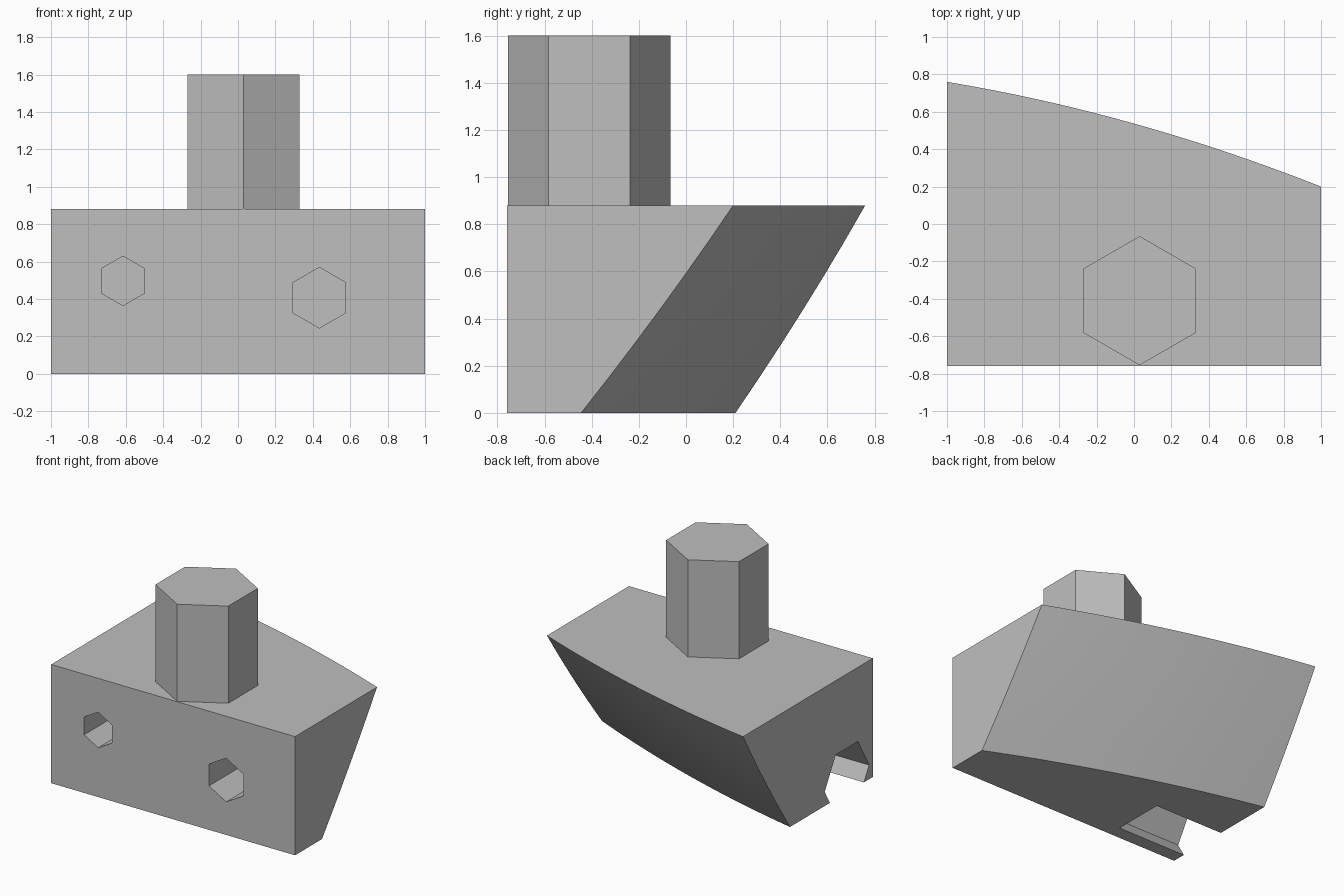
import bpy, bmesh, math
from mathutils import Vector

if "Cube" in bpy.data.objects:
    bpy.data.objects.remove(bpy.data.objects["Cube"], do_unlink=True)

grey = bpy.data.materials.new("plain grey")
grey.use_nodes = True
GREY = (0.52, 0.52, 0.52, 1)
grey.diffuse_color = GREY
grey.node_tree.nodes["Principled BSDF"].inputs["Base Color"].default_value = GREY


def finish(name, bm):
    bmesh.ops.recalc_face_normals(bm, faces=bm.faces[:])
    mesh = bpy.data.meshes.new(name)
    bm.to_mesh(mesh)
    bm.free()
    mesh.materials.append(grey)
    obj = bpy.data.objects.new(name, mesh)
    bpy.context.collection.objects.link(obj)
    return obj


def hex_prism(name, start, end, corner, radius):
    """Six-sided prism from start to end with one edge towards corner."""
    start, end = Vector(start), Vector(end)
    u = Vector(corner)
    v = (end - start).normalized().cross(u)
    bm = bmesh.new()
    rings = []
    for centre in (start, end):
        ring = []
        for i in range(6):
            a = math.radians(60 * i)
            ring.append(bm.verts.new(centre + radius * (u * math.cos(a) + v * math.sin(a))))
        rings.append(ring)
        bm.faces.new(ring)
    for i in range(6):
        j = (i + 1) % 6
        bm.faces.new((rings[0][i], rings[0][j], rings[1][j], rings[1][i]))
    return finish(name, bm)


# Block with a leaning, gently bulging back
HEIGHT, FRONT, NX, NZ = 0.88, -0.76, 16, 6


def back_y(x, t):
    s = (x + 1) / 2
    low = 0.21 - 0.655 * s
    high = 0.76 - 0.56 * s
    return low + (high - low) * t + 0.057 * (1 - x * x) + 0.052 * t * (1 - t)


bm = bmesh.new()
grid = []
for k in range(NZ + 1):
    t = k / NZ
    xs = [-1 + 2 * i / NX for i in range(NX + 1)]
    grid.append([bm.verts.new((x, back_y(x, t), HEIGHT * t)) for x in xs])
for k in range(NZ):
    for i in range(NX):
        bm.faces.new((grid[k][i], grid[k][i + 1], grid[k + 1][i + 1], grid[k + 1][i]))
low_r, low_l, top_r, top_l = [bm.verts.new((x, FRONT, z)) for z in (0, HEIGHT) for x in (-1, 1)]
bm.faces.new((low_r, low_l, top_l, top_r))
bm.faces.new(grid[0] + [low_l, low_r])
bm.faces.new(grid[-1] + [top_l, top_r])
bm.faces.new([row[0] for row in grid] + [top_r, low_r])
bm.faces.new([row[-1] for row in grid] + [top_l, low_l])
block = finish("block", bm)

# Two front holes and the side groove open to the underside
cutters = [
    hex_prism("small_hole_cutter", (-0.615, -0.9, 0.497), (-0.615, -0.36, 0.497), (0, 0, 1), 0.132),
    hex_prism("large_hole_cutter", (0.435, -0.9, 0.407), (0.435, -0.28, 0.407), (0, 0, 1), 0.162),
    hex_prism("groove_cutter", (-1.1, -0.456, 0.105), (-0.42, -0.456, 0.105), (0, 1, 0), 0.26),
]
bpy.context.view_layer.objects.active = block
for cutter in cutters:
    mod = block.modifiers.new("cut", "BOOLEAN")
    mod.operation = "DIFFERENCE"
    mod.solver = "EXACT"
    mod.object = cutter
    bpy.ops.object.modifier_apply(modifier=mod.name)
    bpy.data.objects.remove(cutter, do_unlink=True)

# Smooth the curved back, keep the edges crisp
bpy.ops.object.select_all(action="DESELECT")
block.select_set(True)
bpy.ops.object.shade_smooth_by_angle(angle=math.radians(20))

# Upright peg
hex_prism("peg", (0.03, -0.41, HEIGHT), (0.03, -0.41, 1.6), (0, 1, 0), 0.345)
